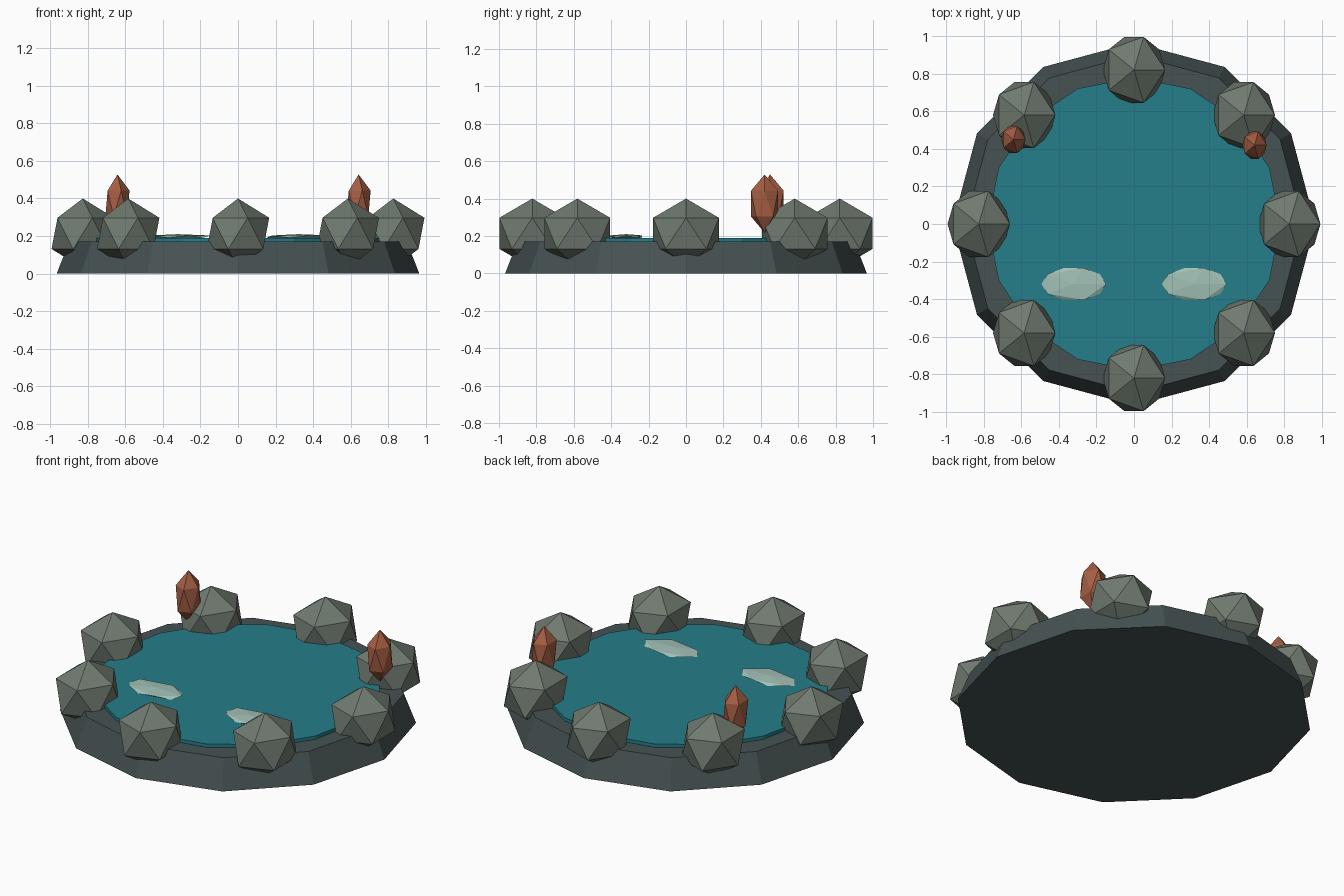
import bpy
from math import cos, sin, pi

old = bpy.data.objects.get("Cube")
if old:
    bpy.data.objects.remove(old, do_unlink=True)


def material(name, rgb):
    mat = bpy.data.materials.new(name)
    mat.use_nodes = True
    mat.diffuse_color = (*rgb, 1)
    mat.node_tree.nodes["Principled BSDF"].inputs["Base Color"].default_value = (*rgb, 1)
    return mat


dark_stone = material("dark stone", (0.061, 0.084, 0.084))
grey_stone = material("grey stone", (0.16, 0.195, 0.162))
teal_water = material("teal water", (0.018, 0.21, 0.255))
pale_foam = material("pale foam", (0.36, 0.53, 0.465))
rust_crystal = material("rust crystal", (0.38, 0.112, 0.058))


def finish(name, mat):
    obj = bpy.context.object
    obj.name = name
    obj.data.materials.append(mat)
    return obj


def drum(name, sides, bottom_radius, top_radius, z0, z1, mat):
    """Low-poly disc with a corner on the +x axis."""
    bpy.ops.mesh.primitive_cone_add(vertices=sides, radius1=bottom_radius,
                                    radius2=top_radius, depth=z1 - z0,
                                    location=(0, 0, (z0 + z1) / 2))
    return finish(name, mat)


def nugget(name, centre, radii, mat):
    """Twenty-sided stone stretched to the given radii."""
    bpy.ops.mesh.primitive_ico_sphere_add(subdivisions=1, radius=1, location=centre)
    bpy.context.object.scale = radii
    return finish(name, mat)


# Basin and water
drum("basin", 12, 0.967, 0.90, 0, 0.17, dark_stone)
drum("water", 16, 0.782, 0.782, 0.12, 0.19, teal_water)

# Ring of boulders on the rim
for i in range(8):
    a = i * pi / 4
    nugget(f"rim_boulder_{i + 1}", (0.828 * cos(a), 0.822 * sin(a), 0.214),
           (0.186, 0.207, 0.186), grey_stone)

# Crystals beside the back boulders and pale ripples near the front
for side, x, y in (("right", -0.643, 0.45), ("left", 0.643, 0.42)):
    nugget(f"crystal_{side}", (x, y, 0.373), (0.072, 0.085, 0.155), rust_crystal)
    nugget(f"ripple_{side}", (x / 2, -0.32, 0.197), (0.193, 0.1, 0.013), pale_foam)
